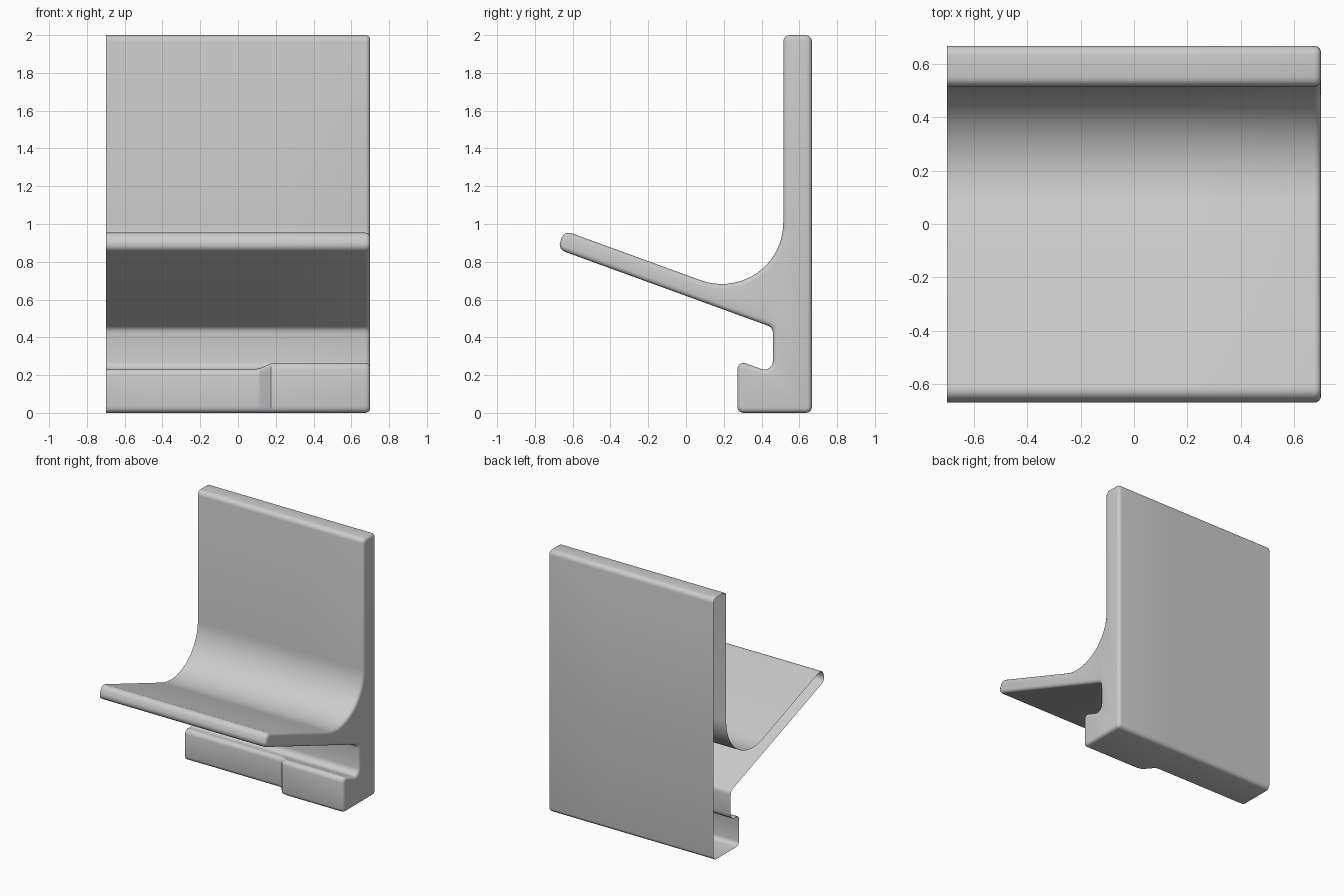
import bpy, bmesh, math
from mathutils import Vector

if "Cube" in bpy.data.objects:
    bpy.data.objects.remove(bpy.data.objects["Cube"])

HALF = 0.70      # half width
END = 0.025      # rounding of the closed end


def rounded(corners):
    """Fillet each (y, z, radius, segments) corner of a closed profile."""
    pts, n = [], len(corners)
    for i, (y, z, r, seg) in enumerate(corners):
        p = Vector((y, z))
        a = (Vector(corners[i - 1][:2]) - p).normalized()
        b = (Vector(corners[(i + 1) % n][:2]) - p).normalized()
        half = a.angle(b) / 2
        c = p + (a + b).normalized() * r / math.sin(half)
        t0 = p + a * r / math.tan(half) - c
        t1 = p + b * r / math.tan(half) - c
        sweep = t0.angle_signed(t1)
        for k in range(seg + 1):
            ang = -sweep * k / seg
            ca, sa = math.cos(ang), math.sin(ang)
            pts.append(c + Vector((t0.x * ca - t0.y * sa, t0.x * sa + t0.y * ca)))
    return pts


def inset(pts, d):
    """Move every profile point inward by d (counter-clockwise profile)."""
    out, n = [], len(pts)
    for i, p in enumerate(pts):
        e0 = (p - pts[i - 1]).normalized()
        e1 = (pts[(i + 1) % n] - p).normalized()
        n0, n1 = Vector((-e0.y, e0.x)), Vector((-e1.y, e1.x))
        m = (n0 + n1).normalized()
        out.append(p + m * d / max(m.dot(n0), 0.5))
    return out


def section(lip_y):
    """Side profile: back plate, sloped shelf, hooked lower lip."""
    lip_z = 0.21 + (0.46 - lip_y) * 0.364
    return rounded([
        (0.667, 0.00, 0.032, 4), (0.667, 2.00, 0.035, 4), (0.515, 2.00, 0.035, 4),
        (0.515, 0.543, 0.325, 18),
        (-0.644, 0.965, 0.04, 4), (-0.68, 0.867, 0.04, 4),
        (0.46, 0.452, 0.04, 4), (0.46, 0.21, 0.045, 5),
        (lip_y, lip_z, 0.032, 4), (lip_y, 0.00, 0.032, 4)])


narrow, wide = section(0.36), section(0.272)
blend = lambda t: [a.lerp(b, t) for a, b in zip(narrow, wide)]

# Sections along the width: recessed lip, slanted step, full lip, rounded end
rings = [(-HALF, narrow), (0.09, narrow), (0.115, blend(0.1)),
         (0.175, blend(0.9)), (0.21, wide)]
for k in range(5):
    a = math.radians(90 * k / 4)
    rings.append((HALF - END + END * math.sin(a),
                  inset(wide, END * (1 - math.cos(a)))))

bm = bmesh.new()
loops = [[bm.verts.new((x, p.x, p.y)) for p in pts] for x, pts in rings]
n = len(narrow)
for la, lb in zip(loops, loops[1:]):
    for i in range(n):
        j = (i + 1) % n
        bm.faces.new((la[i], la[j], lb[j], lb[i]))
bm.faces.new(loops[-1])          # closed right end; the left end stays open
bmesh.ops.recalc_face_normals(bm, faces=bm.faces[:])
if sum(f.normal.x * f.calc_area() for f in bm.faces) < 0:
    bmesh.ops.reverse_faces(bm, faces=bm.faces[:])

mesh = bpy.data.meshes.new("shelf_bracket")
bm.to_mesh(mesh)
bm.free()
grey = bpy.data.materials.new("light_grey")
grey.diffuse_color = (0.6, 0.6, 0.6, 1)
grey.use_nodes = True
grey.node_tree.nodes["Principled BSDF"].inputs["Base Color"].default_value = grey.diffuse_color
mesh.materials.append(grey)
bracket = bpy.data.objects.new("shelf_bracket", mesh)
bpy.context.collection.objects.link(bracket)
bpy.context.view_layer.objects.active = bracket
bracket.select_set(True)
bpy.ops.object.shade_smooth_by_angle(angle=math.radians(30))
